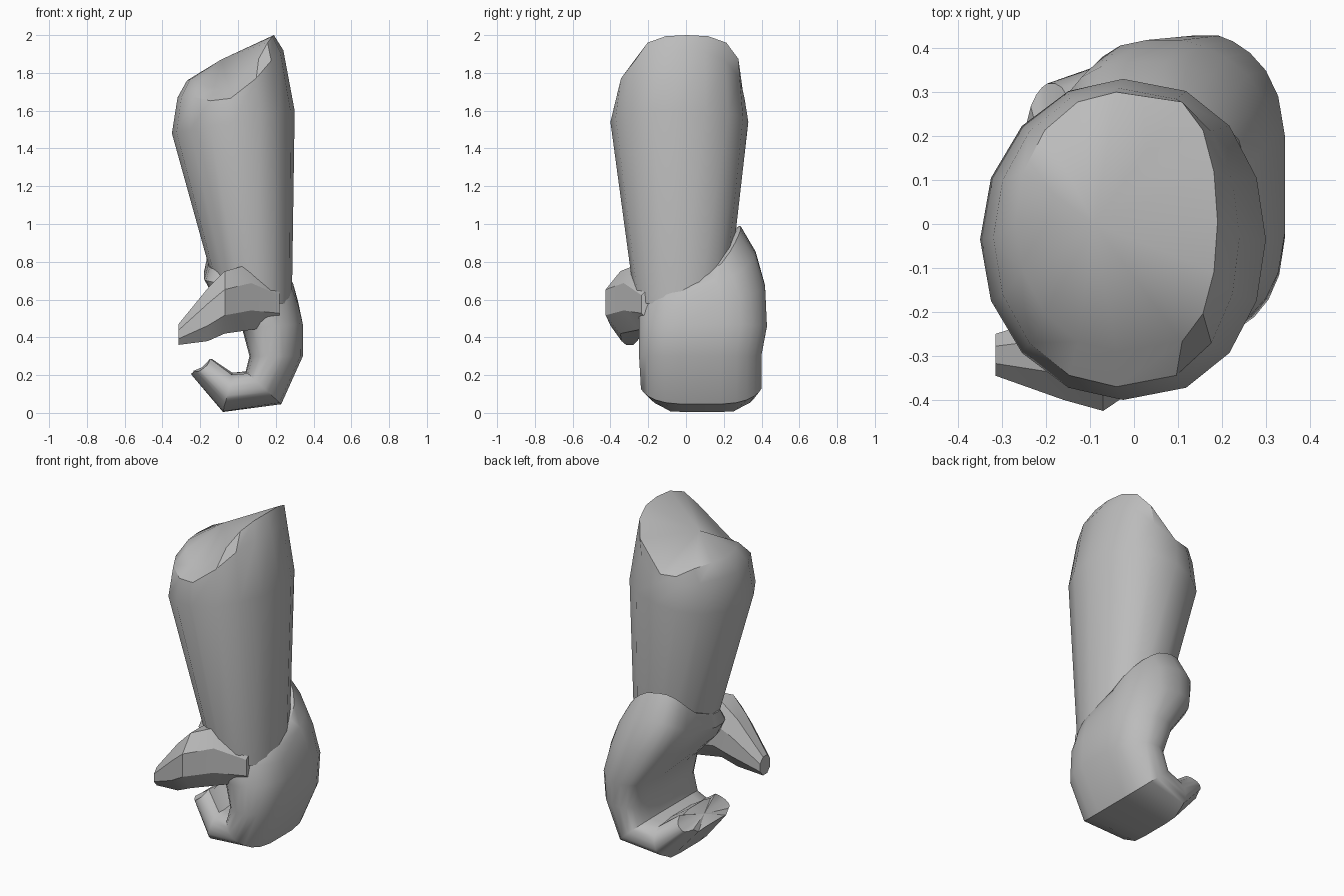
import bpy, math
from mathutils import Vector

cube = bpy.data.objects.get("Cube")
if cube:
    bpy.data.objects.remove(cube, do_unlink=True)

grey = bpy.data.materials.new("plain grey")
grey.use_nodes = True
colour = (0.5, 0.5, 0.5, 1)
grey.diffuse_color = colour
bsdf = next(n for n in grey.node_tree.nodes if n.type == 'BSDF_PRINCIPLED')
bsdf.inputs["Base Color"].default_value = colour
bsdf.inputs["Roughness"].default_value = 0.8


def spow(v, e):
    return math.copysign(abs(v) ** e, v)


def loft(name, rings, end=None, angle=35):
    """Skin equal-length rings; each end closes with a fan to its centre."""
    n = len(rings[0])
    verts = [p for r in rings for p in r]
    faces = [(i * n + j, i * n + (j + 1) % n, (i + 1) * n + (j + 1) % n, (i + 1) * n + j)
             for i in range(len(rings) - 1) for j in range(n)]
    for ring, base, tip in ((rings[0], 0, None), (rings[-1], len(verts) - n, end)):
        c = len(verts)
        verts.append(tip or sum(ring, Vector()) / n)
        for j in range(n):
            a, b = base + j, base + (j + 1) % n
            faces.append((b, a, c) if base == 0 else (a, b, c))
    mesh = bpy.data.meshes.new(name)
    mesh.from_pydata(verts, [], faces)
    mesh.materials.append(grey)
    ob = bpy.data.objects.new(name, mesh)
    bpy.context.collection.objects.link(ob)
    bpy.ops.object.select_all(action='DESELECT')
    ob.select_set(True)
    bpy.context.view_layer.objects.active = ob
    # make all normals point outwards
    bpy.ops.object.mode_set(mode='EDIT')
    bpy.ops.mesh.select_all(action='SELECT')
    bpy.ops.mesh.normals_make_consistent(inside=False)
    bpy.ops.object.mode_set(mode='OBJECT')
    bpy.ops.object.shade_smooth_by_angle(angle=math.radians(angle))
    return ob


# Forearm: tilted oval rings, blunt top rising to a ridge on the outer side
def arm_ring(x0, z0, x1, z1, y0, y1, drop=0, flat=0.85, n=16):
    ring = []
    for i in range(n):
        a = math.tau * i / n
        c, s = math.cos(a), math.sin(a)
        u = 0.5 + 0.5 * (spow(c, flat) if c > 0 else c)
        z = z0 + (z1 - z0) * u - drop * s * s * 4 * u * (1 - u)
        ring.append(Vector((x0 + (x1 - x0) * u, (y0 + y1) / 2 + (y1 - y0) / 2 * s, z)))
    return ring


loft("forearm", [
    arm_ring(-0.10, 0.58, 0.285, 0.58, -0.27, 0.22),
    arm_ring(-0.35, 1.48, 0.30, 1.60, -0.40, 0.33),
    arm_ring(-0.32, 1.67, 0.24, 1.92, -0.37, 0.31, 0.13, 0.75),
    arm_ring(-0.27, 1.76, 0.19, 2.00, -0.29, 0.30, 0.17, 0.45),
], end=Vector((-0.09, 0.0, 1.87)))


# Hand: rounded slabs swept from the wrist round the curled fingers
def hand_ring(outer, inner, y0, y1, lift=0, groove=0, n=24):
    ring = []
    for i in range(n):
        a = math.tau * (i + 0.5) / n
        s = 0.5 + 0.5 * spow(math.cos(a), 0.55)
        k = 0.5 - 0.5 * spow(math.sin(a), 1.4 if a < math.pi else 0.6)
        x = outer[0] + (inner[0] - outer[0]) * k
        z = outer[1] + (inner[1] - outer[1]) * k
        z += lift * s ** 3 - groove * math.cos(s * 4 * math.tau)
        ring.append(Vector((x, y0 + (y1 - y0) * s, z)))
    return ring


loft("hand", [
    hand_ring((0.26, 0.66), (-0.16, 0.77), -0.19, 0.29, 0.26),
    hand_ring((0.295, 0.63), (-0.18, 0.70), -0.23, 0.37, 0.18),
    hand_ring((0.32, 0.57), (-0.13, 0.61), -0.25, 0.42, 0.08),
    hand_ring((0.345, 0.47), (0.02, 0.45), -0.25, 0.43),
    hand_ring((0.345, 0.30), (0.06, 0.30), -0.25, 0.40),
    hand_ring((0.23, 0.045), (0.04, 0.22), -0.24, 0.40),
    hand_ring((-0.08, 0.0), (-0.03, 0.21), -0.20, 0.37, 0, 0.006),
    hand_ring((-0.25, 0.20), (-0.14, 0.28), -0.12, 0.32, 0, 0.012),
])


# Thumb: faceted wedge tapering out across the front
def thumb_ring(x, y0, y1, z0, z1, n=8):
    ring = []
    for i in range(n):
        a = math.tau * (i + 0.5) / n
        c, s = (f(a) / math.cos(math.pi / n) for f in (math.cos, math.sin))
        ring.append(Vector((x, (y0 + y1) / 2 + (y1 - y0) / 2 * s,
                            (z0 + z1) / 2 + (z1 - z0) / 2 * c)))
    return ring


loft("thumb", [
    thumb_ring(0.22, -0.235, 0.0, 0.46, 0.69),
    thumb_ring(0.07, -0.33, -0.06, 0.44, 0.79),
    thumb_ring(-0.07, -0.425, -0.16, 0.42, 0.75),
    thumb_ring(-0.16, -0.40, -0.20, 0.38, 0.66),
    thumb_ring(-0.315, -0.345, -0.25, 0.36, 0.47),
], angle=30)
